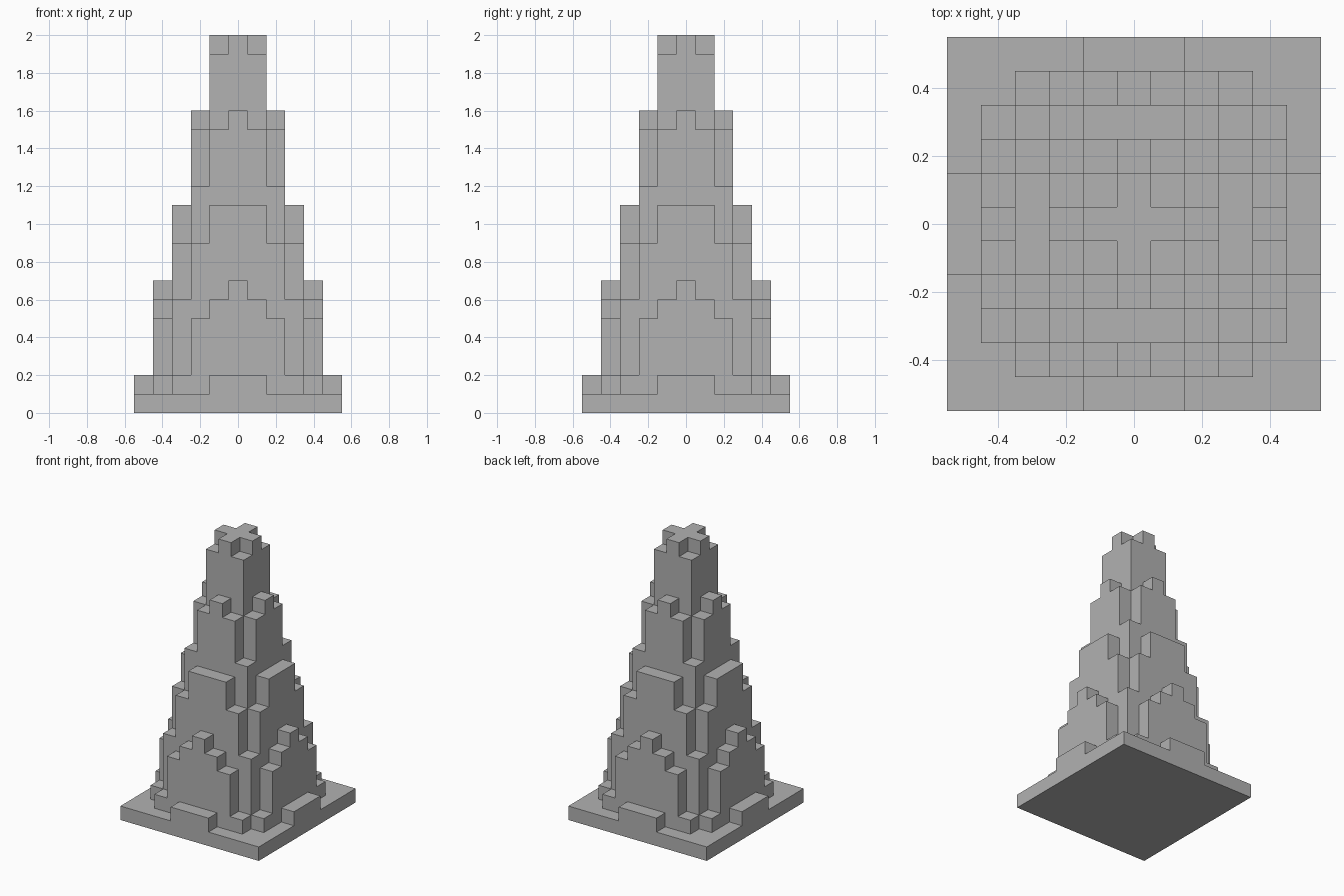
import bpy
import bmesh
from mathutils import Vector

cube = bpy.data.objects.get("Cube")
if cube:
    bpy.data.objects.remove(cube, do_unlink=True)

UNIT = 0.1   # edge of one block
SPAN = 5     # blocks from the middle to the edge

# Block heights of each square ring, listed from the middle of a side to its corner
RINGS = [
    [20],
    [20, 19],
    [16, 15, 12],
    [11, 11, 9, 6],
    [7, 6, 5, 2, 1],
    [2, 2, 1, 1, 1, 1],
]
PARTS = ["spire", "spire", "upper_buttresses", "middle_buttresses",
         "lower_buttresses", "entrance_steps"]
SIDES = [Vector((1, 0, 0)), Vector((0, 1, 0)), Vector((-1, 0, 0)), Vector((0, -1, 0))]
UP = Vector((0, 0, 1))

stone = bpy.data.materials.new("grey_stone")
stone.use_nodes = True
grey = (0.445, 0.445, 0.445, 1)
stone.diffuse_color = grey
stone.node_tree.nodes["Principled BSDF"].inputs["Base Color"].default_value = grey


def height(x, y):
    ring, along = max(abs(x), abs(y)), min(abs(x), abs(y))
    return RINGS[ring][along] if ring <= SPAN else 0


def part_name(x, y):
    return "base_plate" if height(x, y) == 1 else PARTS[max(abs(x), abs(y))]


def add_quad(bm, points):
    bm.faces.new([bm.verts.new(p * UNIT) for p in points])


def add_column(bm, x, y):
    """Top of one column and the parts of its walls that stand free."""
    top = height(x, y)
    centre = Vector((x, y, 0))
    add_quad(bm, [centre + UP * top + (a + b) / 2
                  for a, b in zip(SIDES, SIDES[1:] + SIDES[:1])])
    for side in SIDES:
        low = height(x + int(side.x), y + int(side.y))
        if low < top:
            mid, half = centre + side / 2, UP.cross(side) / 2
            add_quad(bm, [mid - half + UP * low, mid + half + UP * low,
                          mid + half + UP * top, mid - half + UP * top])


# Sort the columns into parts
columns = {}
for x in range(-SPAN, SPAN + 1):
    for y in range(-SPAN, SPAN + 1):
        columns.setdefault(part_name(x, y), []).append((x, y))

# Build each part as one mesh
for name, cells in columns.items():
    bm = bmesh.new()
    for x, y in cells:
        add_column(bm, x, y)
    if name == "base_plate":
        # Underside
        edge = SPAN + 0.5
        add_quad(bm, [Vector((-edge, -edge, 0)), Vector((-edge, edge, 0)),
                      Vector((edge, edge, 0)), Vector((edge, -edge, 0))])
    bmesh.ops.remove_doubles(bm, verts=bm.verts, dist=UNIT / 100)
    mesh = bpy.data.meshes.new(name)
    bm.to_mesh(mesh)
    bm.free()
    mesh.materials.append(stone)
    bpy.context.scene.collection.objects.link(bpy.data.objects.new(name, mesh))
